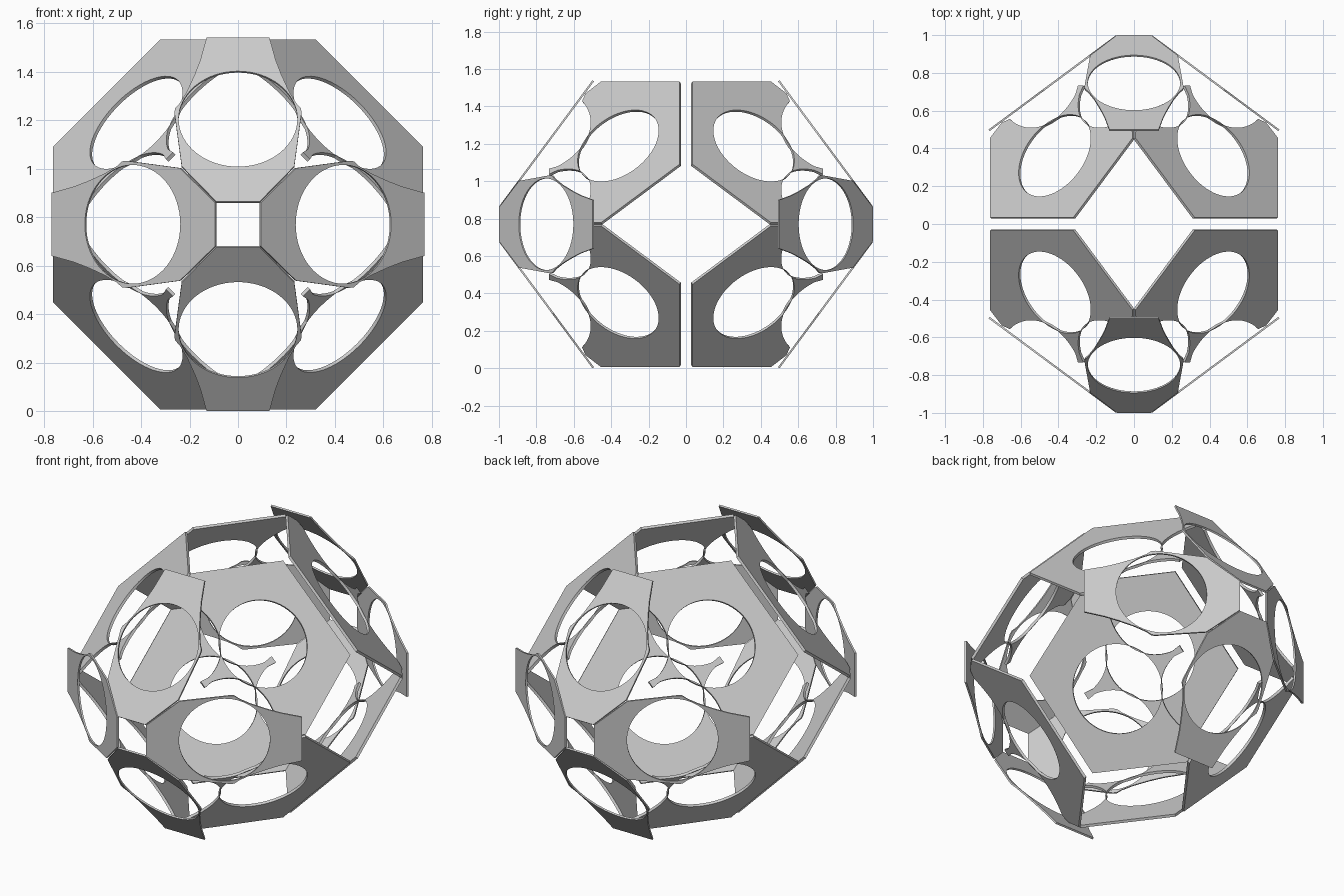
import bpy, bmesh, math
from mathutils import Vector, Matrix

cube = bpy.data.objects.get("Cube")
if cube:
    bpy.data.objects.remove(cube)

MID = 0.77        # height of the shell centre
HOLE = 0.245      # radius of every round window

mat = bpy.data.materials.new("light_grey")
mat.use_nodes = True
mat.diffuse_color = (0.6, 0.6, 0.6, 1)
mat.node_tree.nodes["Principled BSDF"].inputs["Base Color"].default_value = (0.6, 0.6, 0.6, 1)


def frame(n):
    """Two unit directions lying in the plane across n."""
    u = n.orthogonal().normalized()
    return u, n.cross(u)


def panel(name, outline, centre, n, thick, xform):
    """Flat plate with a round window, thickened inward."""
    u, v = frame(n)
    ring = [centre + HOLE * (math.cos(a) * u + math.sin(a) * v)
            for a in (math.tau * i / 64 for i in range(64))]
    bm = bmesh.new()
    edges = []
    for loop in (outline, ring):
        # keep every point exactly on the plate's plane
        vs = [bm.verts.new(xform @ (p - n * n.dot(p - centre))) for p in loop]
        edges += [bm.edges.new((vs[i - 1], vs[i])) for i in range(len(vs))]
    outward = (xform @ n).normalized()
    bmesh.ops.triangle_fill(bm, edges=edges, use_beauty=True, normal=outward)
    bmesh.ops.recalc_face_normals(bm, faces=bm.faces[:])
    bm.normal_update()
    for f in bm.faces:
        if f.normal.dot(outward) < 0:
            f.normal_flip()
    mesh = bpy.data.meshes.new(name)
    bm.to_mesh(mesh)
    bm.free()
    mesh.materials.append(mat)
    ob = bpy.data.objects.new(name, mesh)
    ob.location.z = MID
    bpy.context.collection.objects.link(ob)
    mod = ob.modifiers.new("thickness", 'SOLIDIFY')
    mod.thickness = thick
    mod.offset = -1
    return ob


# Upper front link plate: half outline as (x, height above centre)
half = [(0.09, 0.095), (0.232, 0.24), (0.262, 0.46), (0.26, 0.478), (0.24, 0.5),
        (0.21, 0.55), (0.178, 0.62), (0.155, 0.68), (0.13, 0.77)]


def on_slope(x, h):
    return Vector((x, -1 + (h - 0.095) * 0.5 / 0.675, h))


link_outline = [on_slope(x, h) for x, h in half] + [on_slope(-x, h) for x, h in reversed(half)]
link_centre = on_slope(0, 0.435)
link_normal = Vector((0, -0.675, 0.5)).normalized()

# Corner plate: lies on x + K * -y + z = C, with bites around the link windows
K, C, BITE = 0.744, 1.11, 0.296
corner_normal = Vector((1, -K, 1)).normalized()
corner_centre = Vector((0.42, -(C - 0.84) / K, 0.42))


def on_corner(x, y):
    return Vector((x, y, C - x + K * y))


def bite(p, q, steps=20):
    """Arc from p to q where the plate meets a cylinder on the side link's axis."""
    c = Vector((link_centre.z, link_centre.y, 0))
    m = Vector((link_normal.z, link_normal.y, 0))
    e1, e2 = m.cross(Vector((0, 0, 1))), Vector((0, 0, 1))
    a0, a1 = (math.atan2((s - c).dot(e2), (s - c).dot(e1)) for s in (p, q))
    a1 = a0 + (a1 - a0 + math.pi) % math.tau - math.pi
    pts = []
    for i in range(steps + 1):
        a = a0 + (a1 - a0) * i / steps
        w = c + BITE * (math.cos(a) * e1 + math.sin(a) * e2)
        pts.append(w + m * corner_normal.dot(corner_centre - w) / corner_normal.dot(m))
    return pts


side = [on_corner(0.763, -0.035), on_corner(0.763, -0.455), on_corner(0.7, -0.537)]
side += bite(on_corner(0.66, -0.552), on_corner(0.307, -0.685))
side.append(on_corner(0.297, -0.733))
# the other half swaps x and z
corner_outline = side + [Vector((p.z, p.y, p.x)) for p in reversed(side)]

parts = []
for depth, sy in (("front", 1), ("back", -1)):
    flip = Matrix.Diagonal((1, sy, 1))
    for i, where in enumerate(("upper", "left", "lower", "right")):
        turn = Matrix.Rotation(i * math.pi / 2, 3, 'Y')
        parts.append(panel(f"{depth}_{where}_link_plate", link_outline, link_centre,
                           link_normal, 0.01, flip @ turn))
    for lr, sx in (("left", 1), ("right", -1)):
        for ul, sz in (("upper", 1), ("lower", -1)):
            parts.append(panel(f"{depth}_{ul}_{lr}_corner_plate", corner_outline, corner_centre,
                               corner_normal, 0.015, Matrix.Diagonal((sx, sy, sz))))

# Bake thickness, then smooth the round window rims only
bpy.ops.object.select_all(action='DESELECT')
for ob in parts:
    ob.select_set(True)
bpy.context.view_layer.objects.active = parts[0]
bpy.ops.object.convert(target='MESH')
bpy.ops.object.shade_smooth_by_angle(angle=math.radians(30))
